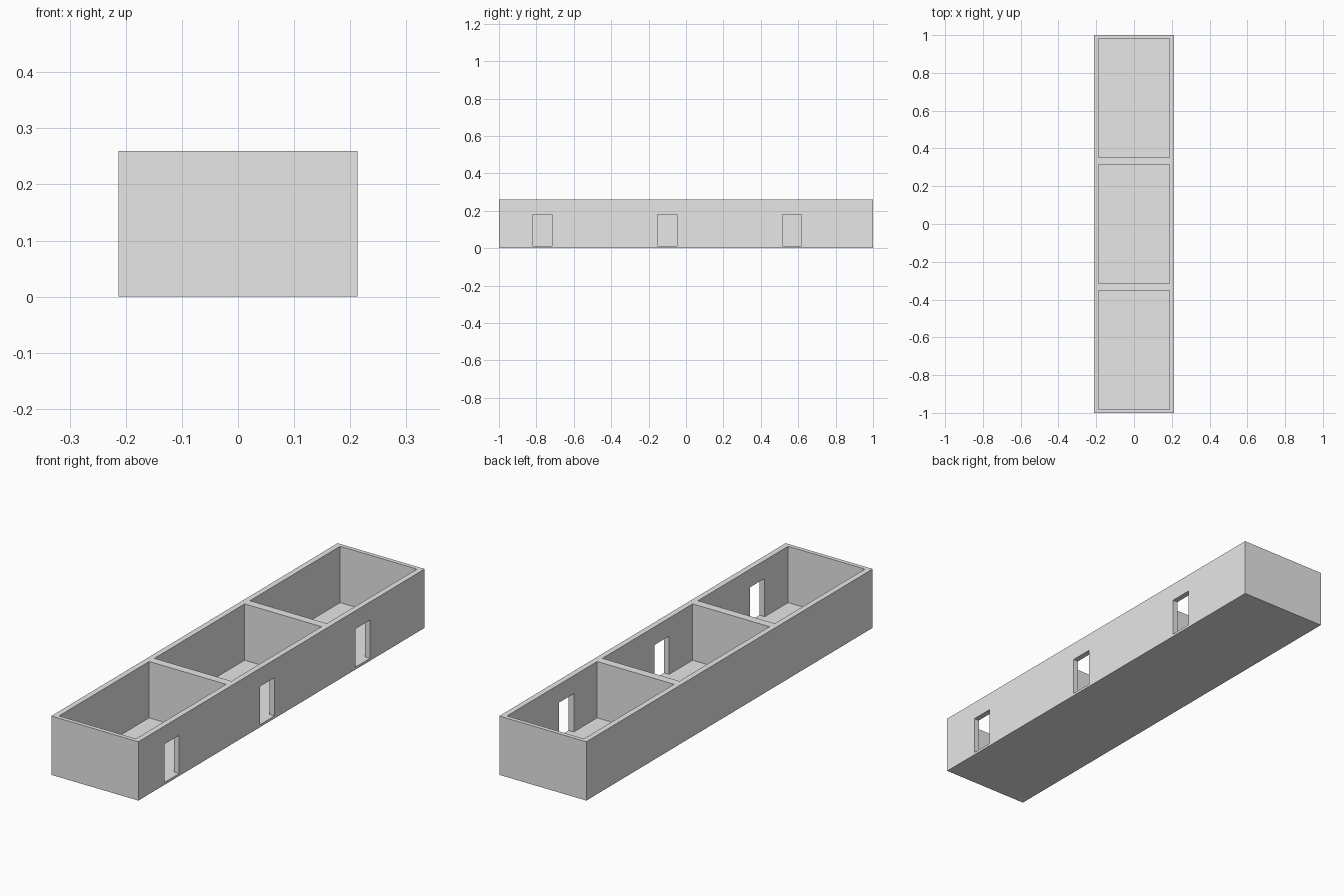
import bpy
import bmesh
from mathutils import Matrix, Vector

default_cube = bpy.data.objects.get("Cube")
if default_cube:
    bpy.data.objects.remove(default_cube, do_unlink=True)

# Overall sizes
WIDTH, LENGTH, HEIGHT = 0.426, 2.0, 0.26
FLOOR = 0.011
SIDE_WALL = 0.025
UNIT = LENGTH / 3
ROOM_LENGTH = 0.63
DOOR_WIDTH, DOOR_TOP, DOOR_SHIFT = 0.103, 0.18, -0.1
ROOM_CENTRES = [-UNIT, 0, UNIT]

grey = bpy.data.materials.new("plain grey")
grey.use_nodes = True
grey.diffuse_color = (0.8, 0.8, 0.8, 1)
grey.node_tree.nodes["Principled BSDF"].inputs["Base Color"].default_value = grey.diffuse_color


def make_boxes(name, boxes):
    """One object made of separate boxes, each given by its low and high corner."""
    bm = bmesh.new()
    for low, high in boxes:
        low, high = Vector(low), Vector(high)
        place = Matrix.Translation((low + high) / 2) @ Matrix.Diagonal((*(high - low), 1))
        bmesh.ops.create_cube(bm, size=1, matrix=place)
    mesh = bpy.data.meshes.new(name)
    bm.to_mesh(mesh)
    bm.free()
    mesh.materials.append(grey)
    obj = bpy.data.objects.new(name, mesh)
    bpy.context.collection.objects.link(obj)
    return obj


def cut(target, cutter):
    """Cut one object from another, then drop the cutter."""
    cutter.hide_render = True
    mod = target.modifiers.new("cut", 'BOOLEAN')
    mod.operation = 'DIFFERENCE'
    mod.solver = 'EXACT'
    mod.object = cutter
    bpy.context.view_layer.objects.active = target
    bpy.ops.object.modifier_apply(modifier=mod.name)
    bpy.data.objects.remove(cutter, do_unlink=True)


# Solid block for the walls and floor
building = make_boxes("building_shell", [
    ((-WIDTH / 2, -LENGTH / 2, 0), (WIDTH / 2, LENGTH / 2, HEIGHT))])

# Three open-topped rooms
inner = WIDTH / 2 - SIDE_WALL
cut(building, make_boxes("room_cutter", [
    ((-inner, y - ROOM_LENGTH / 2, FLOOR), (inner, y + ROOM_LENGTH / 2, HEIGHT + 0.1))
    for y in ROOM_CENTRES]))

# A doorway into each room through the left wall
cut(building, make_boxes("door_cutter", [
    ((inner - 0.05, y + DOOR_SHIFT - DOOR_WIDTH / 2, FLOOR),
     (WIDTH / 2 + 0.05, y + DOOR_SHIFT + DOOR_WIDTH / 2, DOOR_TOP))
    for y in ROOM_CENTRES]))
